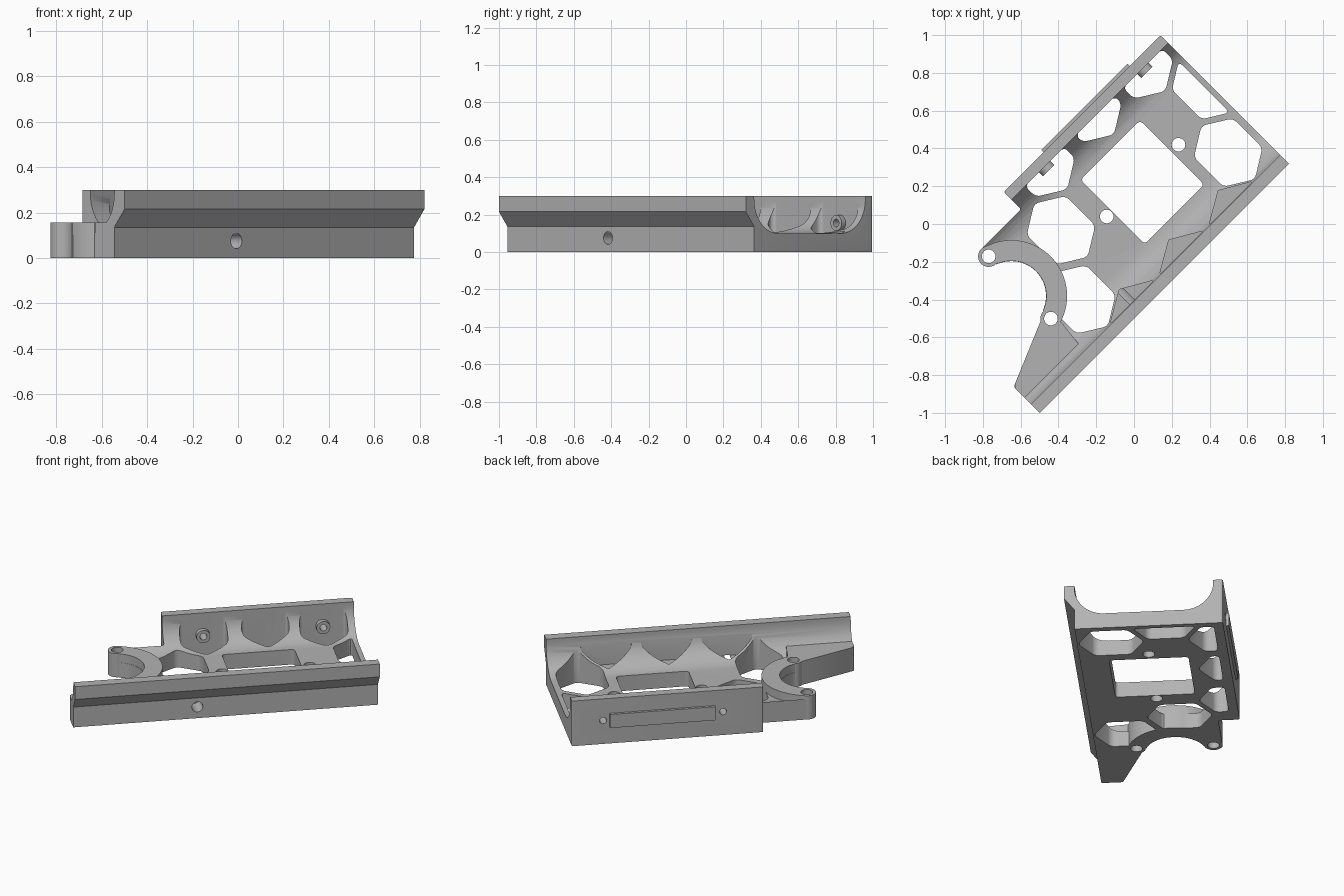
import bpy, bmesh, math
from mathutils import Vector, Matrix

cube = bpy.data.objects.get("Cube")
if cube:
    bpy.data.objects.remove(cube, do_unlink=True)

grey = bpy.data.materials.new("matte grey")
grey.use_nodes = True
colour = (0.45, 0.45, 0.45, 1)
grey.diffuse_color = colour
grey.node_tree.nodes["Principled BSDF"].inputs["Base Color"].default_value = colour

# Working frame: U along the tray, V across it, Z up; turned 45 degrees at the end
UP = lambda a, b, c: (a, b, c)
ALONG = lambda a, b, c: (c, a, b)
ACROSS = lambda a, b, c: (a, c, b)


def prism(name, points, start, end, radius=0, axis=UP, clips=()):
    """Extrude a flat outline, optionally clipped and with rounded corners."""
    bm = bmesh.new()
    bm.faces.new([bm.verts.new((a, b, 0)) for a, b in points])
    for co, no in clips:
        bmesh.ops.bisect_plane(bm, geom=bm.verts[:] + bm.edges[:] + bm.faces[:],
                               plane_co=co, plane_no=no, clear_outer=True)
    if radius:
        bmesh.ops.bevel(bm, geom=bm.verts[:], offset=radius, segments=5,
                        profile=0.5, affect='VERTICES', clamp_overlap=True)
    new = bmesh.ops.extrude_face_region(bm, geom=bm.faces[:])
    top = {g for g in new["geom"] if isinstance(g, bmesh.types.BMVert)}
    for v in bm.verts:
        v.co = axis(v.co.x, v.co.y, end if v in top else start)
    bmesh.ops.recalc_face_normals(bm, faces=bm.faces[:])
    mesh = bpy.data.meshes.new(name)
    bm.to_mesh(mesh)
    bm.free()
    mesh.materials.append(grey)
    obj = bpy.data.objects.new(name, mesh)
    bpy.context.collection.objects.link(obj)
    return obj


def arc(a, b, r, first, last, n=32):
    angles = [math.radians(first + (last - first) * i / n) for i in range(n + 1)]
    return [(a + r * math.cos(t), b + r * math.sin(t)) for t in angles]


def disc(name, a, b, r, start, end, axis=UP):
    return prism(name, arc(a, b, r, 0, 360)[:-1], start, end, axis=axis)


def box(a0, a1, b0, b1):
    return [(a0, b0), (a1, b0), (a1, b1), (a0, b1)]


def combine(target, tool, operation='DIFFERENCE'):
    mod = target.modifiers.new("combine", 'BOOLEAN')
    mod.operation, mod.solver, mod.object = operation, 'EXACT', tool
    bpy.context.view_layer.objects.active = target
    bpy.ops.object.modifier_apply(modifier=mod.name)
    bpy.data.objects.remove(tool, do_unlink=True)


# Channel section with a flared rail and large inner fillets
floor, top, fillet = 0.1, 0.3, 0.18
section = [(-0.29, 0), (-0.29, 0.135), (-0.354, 0.215), (-0.354, top), (-0.29, top)]
section += arc(-0.29 + fillet, floor + fillet, fillet, 180, 270, 12)
section += arc(0.55 - fillet, floor + fillet, fillet, 270, 360, 12)
section += [(0.55, top), (0.608, top), (0.608, 0)]
tray = prism("tray", section, -1.2, 1.0, axis=ALONG)

# Plan outline of the tray
outline = [(0.806, -0.5), (0.806, 0.608), (-0.368, 0.608), (-0.368, 0.478),
           (-0.665, 0.478), (-0.665, 0.0), (-0.69, -0.004), (-1.06, -0.16), (-1.06, -0.5)]
combine(tray, prism("outline", outline, -0.1, 0.5, 0.02), 'INTERSECT')
combine(tray, prism("wall_end", box(-1.2, -0.368, 0.3, 0.7), 0.157, 0.5))

# Honeycomb openings, clipped by the walls, and pockets in the rail fillet
limits = [((0, 0.55, 0), (0, 1, 0)), ((0, -0.285, 0), (0, -1, 0)), ((0.775, 0, 0), (1, 0, 0))]


def hexagon(u, v, start, w=0.146):
    pts = [(u, v + 0.2), (u + w, v + 0.11), (u + w, v - 0.11),
           (u, v - 0.2), (u - w, v - 0.11), (u - w, v + 0.11)]
    return prism("cell", pts, start, 0.5, 0.025, clips=limits)


for u, v in [(0.62, -0.085), (-0.48, -0.085), (0.79, 0.25), (-0.297, 0.25),
             (0.615, 0.58), (0.26, 0.61), (-0.12, 0.58)]:
    combine(tray, hexagon(u, v, -0.1))
for u in (0.44, 0.07, -0.3):
    combine(tray, hexagon(u, -0.39, floor + 0.004, 0.155))
combine(tray, prism("window", box(-0.035, 0.41, -0.115, 0.365), -0.1, 0.5, 0.02))

# Raised crescent arm and end pad
cu, cv, pad_top = -0.728, 0.19, 0.157
crescent = arc(cu, cv, 0.295, -77, 77) + arc(cu, cv, 0.185, 70, -70)
combine(tray, prism("crescent", crescent, 0, pad_top), 'UNION')
pad = [(-0.64, -0.1), (-0.66, -0.01), (-0.69, -0.004), (-1.045, -0.153),
       (-1.06, -0.17), (-1.06, -0.28), (-0.66, -0.28)]
combine(tray, prism("end_pad", pad, 0, pad_top), 'UNION')
for side in (-1, 1):
    combine(tray, disc("arm_boss", -0.665, cv + side * 0.233, 0.056, 0, pad_top), 'UNION')
combine(tray, disc("crescent_cut", cu, cv, 0.184, -0.1, 0.5))

# Vertical screw holes
for u, v in [(-0.665, cv - 0.233), (-0.665, cv + 0.233), (0.463, 0.13), (-0.074, 0.13)]:
    combine(tray, disc("screw_hole", u, v, 0.036, -0.1, 0.5))

# Side wall bosses, their holes, and the rail hole
for u in (0.615, -0.12):
    combine(tray, disc("wall_boss", u, 0.155, 0.042, 0.52, 0.57, ACROSS), 'UNION')
    combine(tray, disc("wall_hole", u, 0.155, 0.021, 0.4, 0.7, ACROSS))
combine(tray, disc("rail_hole", -0.3, 0.075, 0.034, -0.4, -0.17, ACROSS))

# Raised bar on the outer side wall
bar = prism("side_bar", box(-0.07, 0.575, 0.11, 0.2), 0.6, 0.625, axis=ACROSS)

for obj in (tray, bar):
    obj.data.transform(Matrix.Rotation(math.radians(45), 4, 'Z'))
    bpy.ops.object.select_all(action='DESELECT')
    obj.select_set(True)
    bpy.context.view_layer.objects.active = obj
    bpy.ops.object.shade_smooth_by_angle(angle=math.radians(30))
